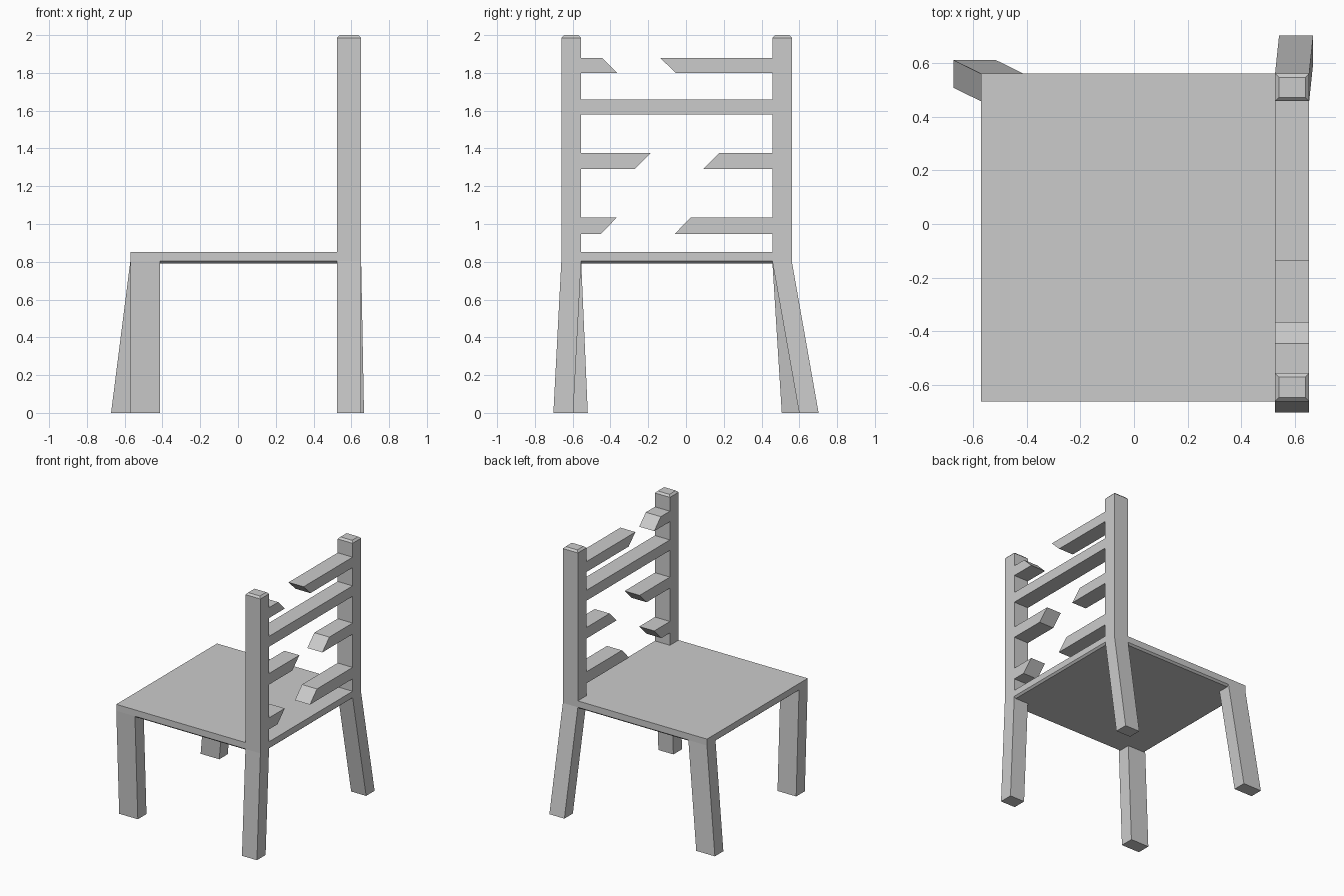
import bpy, bmesh

if "Cube" in bpy.data.objects:
    bpy.data.objects.remove(bpy.data.objects["Cube"])

X0, X1 = 0.525, 0.652      # depth of back posts and slats
YF, YB = -0.66, 0.56       # seat sides
POST_L, POST_R = -0.555, 0.457


def make(name, bm):
    bmesh.ops.recalc_face_normals(bm, faces=bm.faces)
    me = bpy.data.meshes.new(name)
    bm.to_mesh(me)
    bm.free()
    ob = bpy.data.objects.new(name, me)
    bpy.context.collection.objects.link(ob)
    return ob


def loft(name, sections):
    """Stack rectangles (x0, x1, y0, y1, z) from bottom to top."""
    bm = bmesh.new()
    rings = [[bm.verts.new(p) for p in
              ((a, c, z), (b, c, z), (b, d, z), (a, d, z))]
             for a, b, c, d, z in sections]
    for lo, hi in zip(rings, rings[1:]):
        for i in range(4):
            j = (i + 1) % 4
            bm.faces.new((lo[i], lo[j], hi[j], hi[i]))
    bm.faces.new(rings[0][::-1])
    bm.faces.new(rings[-1])
    return make(name, bm)


def slat(name, profile):
    """Extrude a y-z profile across the depth of the back."""
    bm = bmesh.new()
    face = bm.faces.new([bm.verts.new((X0, y, z)) for y, z in profile])
    ext = bmesh.ops.extrude_face_region(bm, geom=[face], use_keep_orig=True)
    verts = [v for v in ext["geom"] if isinstance(v, bmesh.types.BMVert)]
    bmesh.ops.translate(bm, verts=verts, vec=(X1 - X0, 0, 0))
    return make(name, bm)


# Seat with a slim chamfer under the edge
loft("seat", [(-0.555, 0.637, YF + 0.015, YB - 0.015, 0.79),
              (-0.57, X1, YF, YB, 0.803),
              (-0.57, X1, YF, YB, 0.852)])

# Legs: top rectangle and the splay of each foot
legs = {
    "front_left_leg": (-0.57, -0.412, YF, POST_L, 0.0, 0.035),
    "back_left_leg": (-0.57, -0.412, POST_R, YB, -0.102, 0.05),
    "front_right_leg": (X0, X1, YF, POST_L, 0.0, -0.042),
    "back_right_leg": (X0, X1, POST_R, YB, 0.015, 0.142),
}
for name, (a, b, c, d, dx, dy) in legs.items():
    loft(name, [(a + dx, b + dx, c + dy, d + dy, 0), (a, b, c, d, 0.803)])

# Back posts with bevelled tops
t = 0.014
for name, c, d in (("front_post", YF, POST_L), ("back_post", POST_R, YB)):
    loft(name, [(X0, X1, c, d, 0.852), (X0, X1, c, d, 1.986),
                (X0 + t, X1 - t, c + t, d - t, 2.0)])

# Broken slats: z range, then bottom and top y of each broken end
broken = [(0.947, 1.035, -0.452, -0.365, -0.06, 0.025),
          (1.29, 1.375, -0.273, -0.188, 0.09, 0.175),
          (1.80, 1.88, -0.365, -0.445, -0.055, -0.137)]
for i, (z0, z1, lb, lt, rb, rt) in enumerate(broken, 1):
    slat(f"broken_slat_{i}_front", [(POST_L, z0), (lb, z0), (lt, z1), (POST_L, z1)])
    slat(f"broken_slat_{i}_back", [(rb, z0), (POST_R, z0), (POST_R, z1), (rt, z1)])

# Whole slat
slat("whole_slat", [(POST_L, 1.58), (POST_R, 1.58), (POST_R, 1.66), (POST_L, 1.66)])
